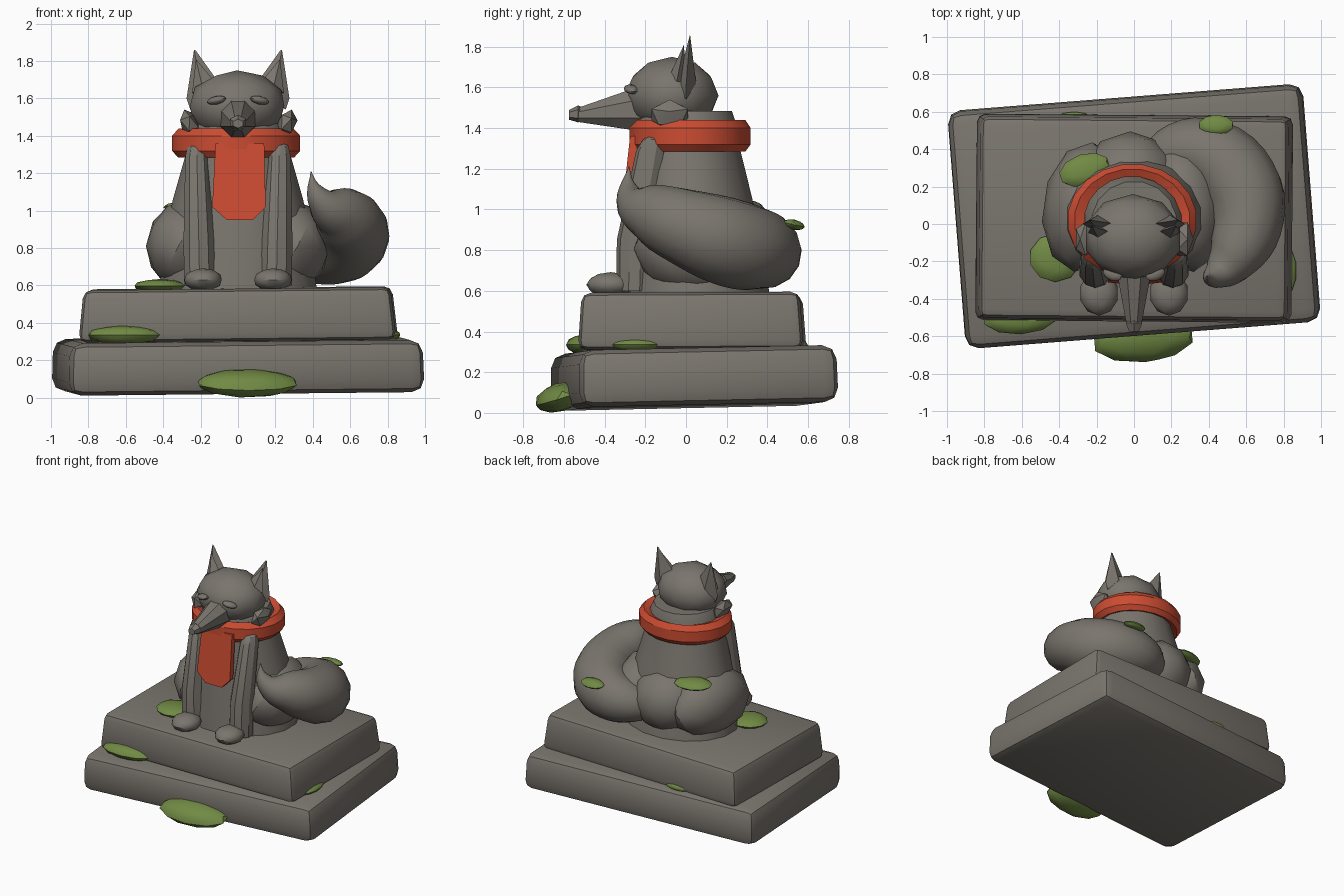
import bpy, bmesh, math
from mathutils import Matrix, Vector, Euler

if "Cube" in bpy.data.objects:
    bpy.data.objects.remove(bpy.data.objects["Cube"])


def material(name, rgb):
    m = bpy.data.materials.new(name)
    m.diffuse_color = (*rgb, 1)
    m.use_nodes = True
    m.node_tree.nodes["Principled BSDF"].inputs["Base Color"].default_value = m.diffuse_color
    return m


STONE = material("weathered stone", (0.195, 0.178, 0.155))
RED = material("red cloth", (0.60, 0.072, 0.032))
MOSS = material("green moss", (0.165, 0.255, 0.058))


def finish(name, bm, mat, angle=32):
    bmesh.ops.recalc_face_normals(bm, faces=bm.faces[:])
    me = bpy.data.meshes.new(name)
    bm.to_mesh(me)
    bm.free()
    me.materials.append(mat)
    ob = bpy.data.objects.new(name, me)
    bpy.context.collection.objects.link(ob)
    smooth(ob, angle)
    return ob


def smooth(ob, angle=32):
    bpy.ops.object.select_all(action='DESELECT')
    ob.select_set(True)
    bpy.context.view_layer.objects.active = ob
    bpy.ops.object.shade_smooth_by_angle(angle=math.radians(angle))


def blob(name, loc, size, mat=STONE, rot=(0, 0, 0), sub=2):
    """Low-poly ellipsoid; rot in degrees."""
    bm = bmesh.new()
    bmesh.ops.create_icosphere(bm, subdivisions=sub, radius=1)
    e = Euler([math.radians(a) for a in rot])
    bm.transform(Matrix.LocRotScale(Vector(loc), e, Vector(size)))
    return finish(name, bm, mat)


def loft(name, rings, n, mat=STONE, along_y=False, closed=False):
    """Join elliptical rings (x, y, z, radius a, radius b)."""
    bm = bmesh.new()
    loops = []
    for x, y, z, a, b in rings:
        loop = []
        for i in range(n):
            t = 2 * math.pi * (i + 0.5) / n
            u, v = a * math.cos(t), b * math.sin(t)
            loop.append(bm.verts.new((x + u, y, z + v) if along_y else (x + u, y + v, z)))
        loops.append(loop)
    pairs = list(zip(loops, loops[1:]))
    if closed:
        pairs.append((loops[-1], loops[0]))
    else:
        bm.faces.new(loops[0])
        bm.faces.new(loops[-1])
    for p, q in pairs:
        for i in range(n):
            j = (i + 1) % n
            bm.faces.new((p[i], p[j], q[j], q[i]))
    return finish(name, bm, mat)


def hull(name, points, mat=STONE):
    bm = bmesh.new()
    for p in points:
        bm.verts.new(p)
    bmesh.ops.convex_hull(bm, input=bm.verts[:])
    return finish(name, bm, mat, 25)


def slab(name, loc, size, taper, rot, bevel):
    bm = bmesh.new()
    bmesh.ops.create_cube(bm, size=1)
    for v in bm.verts:
        k = taper if v.co.z > 0 else 1
        v.co = Vector((v.co.x * size[0] * k, v.co.y * size[1] * k, v.co.z * size[2]))
    bmesh.ops.bevel(bm, geom=bm.edges[:], offset=bevel, segments=2, profile=0.5, affect='EDGES')
    e = Euler([math.radians(a) for a in rot])
    bm.transform(Matrix.LocRotScale(Vector(loc), e, None))
    return finish(name, bm, STONE)


# Plinth: two slightly crooked slabs
slab("lower_slab", (0, 0.04, 0.172), (1.91, 1.28, 0.28), 0.99, (1.2, -0.6, 4.5), 0.07)
slab("upper_slab", (0, 0.03, 0.445), (1.70, 1.11, 0.28), 0.965, (0.3, -0.6, -0.5), 0.045)

# Body
loft("torso", [(0, 0.05, 0.57, 0.43, 0.37), (0, 0.04, 0.85, 0.40, 0.335),
               (0, 0.03, 1.06, 0.355, 0.30), (0, 0.01, 1.30, 0.285, 0.26),
               (0, 0.0, 1.44, 0.255, 0.245), (0, 0.0, 1.485, 0.23, 0.23)], 16)
blob("rump", (-0.02, 0.22, 0.82), (0.27, 0.275, 0.25))

for s, side in ((-1, "left"), (1, "right")):
    blob(side + "_haunch", (s * 0.27, 0.09, 0.81), (0.22, 0.35, 0.25), rot=(0, 0, s * 8))
    # Front leg with rounded shoulder
    loft(side + "_front_leg", [(s * 0.205, -0.255, 0.60, 0.088, 0.088),
                               (s * 0.21, -0.25, 0.85, 0.085, 0.09),
                               (s * 0.22, -0.17, 1.29, 0.065, 0.075),
                               (s * 0.222, -0.155, 1.345, 0.05, 0.055),
                               (s * 0.222, -0.15, 1.365, 0.025, 0.025)], 10)
    blob(side + "_paw", (s * 0.187, -0.37, 0.63), (0.105, 0.12, 0.062))
    # Face details
    blob(side + "_cheek", (s * 0.26, -0.08, 1.465), (0.055, 0.105, 0.08), rot=(0, s * 20, 0), sub=1)
    blob(side + "_closed_eye", (s * 0.115, -0.268, 1.59), (0.055, 0.035, 0.022), rot=(0, s * 12, s * 22))
    hull(side + "_ear", [(s * 0.235, 0.02, 1.86), (s * 0.225, 0.02, 1.855),
                         (s * 0.275, 0.0, 1.60), (s * 0.255, 0.0, 1.54), (s * 0.10, 0.0, 1.68),
                         (s * 0.19, -0.045, 1.62), (s * 0.19, 0.05, 1.62)])
    hull(side + "_inner_ear", [(s * 0.225, -0.01, 1.81), (s * 0.245, -0.045, 1.63),
                               (s * 0.125, -0.045, 1.69), (s * 0.19, -0.08, 1.66),
                               (s * 0.19, 0.0, 1.62)])

# Head and snout
blob("head", (-0.005, -0.07, 1.56), (0.265, 0.23, 0.19))
loft("snout", [(0, -0.20, 1.495, 0.105, 0.115), (0, -0.28, 1.49, 0.095, 0.105),
               (0, -0.53, 1.465, 0.045, 0.038)], 8, along_y=True)
loft("nose", [(0, -0.505, 1.47, 0.03, 0.03), (0, -0.53, 1.47, 0.05, 0.042),
              (0, -0.575, 1.465, 0.03, 0.024)], 6, along_y=True)

# Scarf ring and hanging bib
loft("scarf", [(-0.01, 0.02, z, a, b) for z, a, b in
               ((1.285, 0.315, 0.275), (1.32, 0.347, 0.302), (1.40, 0.347, 0.302),
                (1.44, 0.31, 0.275), (1.42, 0.255, 0.235), (1.30, 0.27, 0.235))],
     20, RED, closed=True)
bib = ((-0.12, 1.36), (0.14, 1.36), (0.148, 1.02), (0.08, 0.95), (-0.06, 0.95), (-0.138, 1.02))
hull("scarf_bib", [(x, -0.275 - (1.36 - z) * 0.11 + d, z) for x, z in bib for d in (0, 0.04)], RED)

# Bushy tail curling forward on the right
path = ((0.08, 0.30, 0.76, 0.10), (0.22, 0.38, 0.78, 0.155), (0.40, 0.37, 0.80, 0.195),
        (0.56, 0.22, 0.835, 0.218), (0.605, 0.02, 0.905, 0.195), (0.55, -0.15, 0.975, 0.155),
        (0.465, -0.255, 1.03, 0.095), (0.41, -0.285, 1.11, 0.045), (0.39, -0.28, 1.21, 0.002))
cu = bpy.data.curves.new("tail", 'CURVE')
cu.dimensions = '3D'
cu.bevel_depth = 1.0
cu.bevel_resolution = 5
cu.resolution_u = 4
cu.use_fill_caps = True
sp = cu.splines.new('BEZIER')
sp.radius_interpolation = 'CARDINAL'
sp.bezier_points.add(len(path) - 1)
for p, (x, y, z, r) in zip(sp.bezier_points, path):
    p.co = (x, y, z)
    p.radius = r
    p.handle_left_type = p.handle_right_type = 'AUTO'
tail = bpy.data.objects.new("tail", cu)
bpy.context.collection.objects.link(tail)
cu.materials.append(STONE)
bpy.ops.object.select_all(action='DESELECT')
tail.select_set(True)
bpy.context.view_layer.objects.active = tail
bpy.ops.object.convert(target='MESH')
smooth(bpy.context.view_layer.objects.active, 45)

# Moss patches
for where, loc, size, rot in (
        ("base_front", (0.05, -0.62, 0.077), (0.275, 0.125, 0.07), (18, 0, 5)),
        ("ledge_left", (-0.61, -0.50, 0.335), (0.20, 0.09, 0.05), (0, 0, 3)),
        ("slab_top", (-0.42, -0.18, 0.598), (0.14, 0.13, 0.036), (0, 0, 0)),
        ("haunch", (-0.265, 0.29, 1.02), (0.14, 0.085, 0.03), (-8, 0, 18)),
        ("tail", (0.44, 0.53, 0.925), (0.095, 0.055, 0.025), (-12, 0, 0)),
        ("ledge_right", (0.81, -0.25, 0.335), (0.06, 0.13, 0.03), (0, 0, 0)),
        ("ledge_back", (-0.32, 0.56, 0.33), (0.10, 0.04, 0.03), (0, 0, 0))):
    blob("moss_" + where, loc, size, MOSS, rot)
